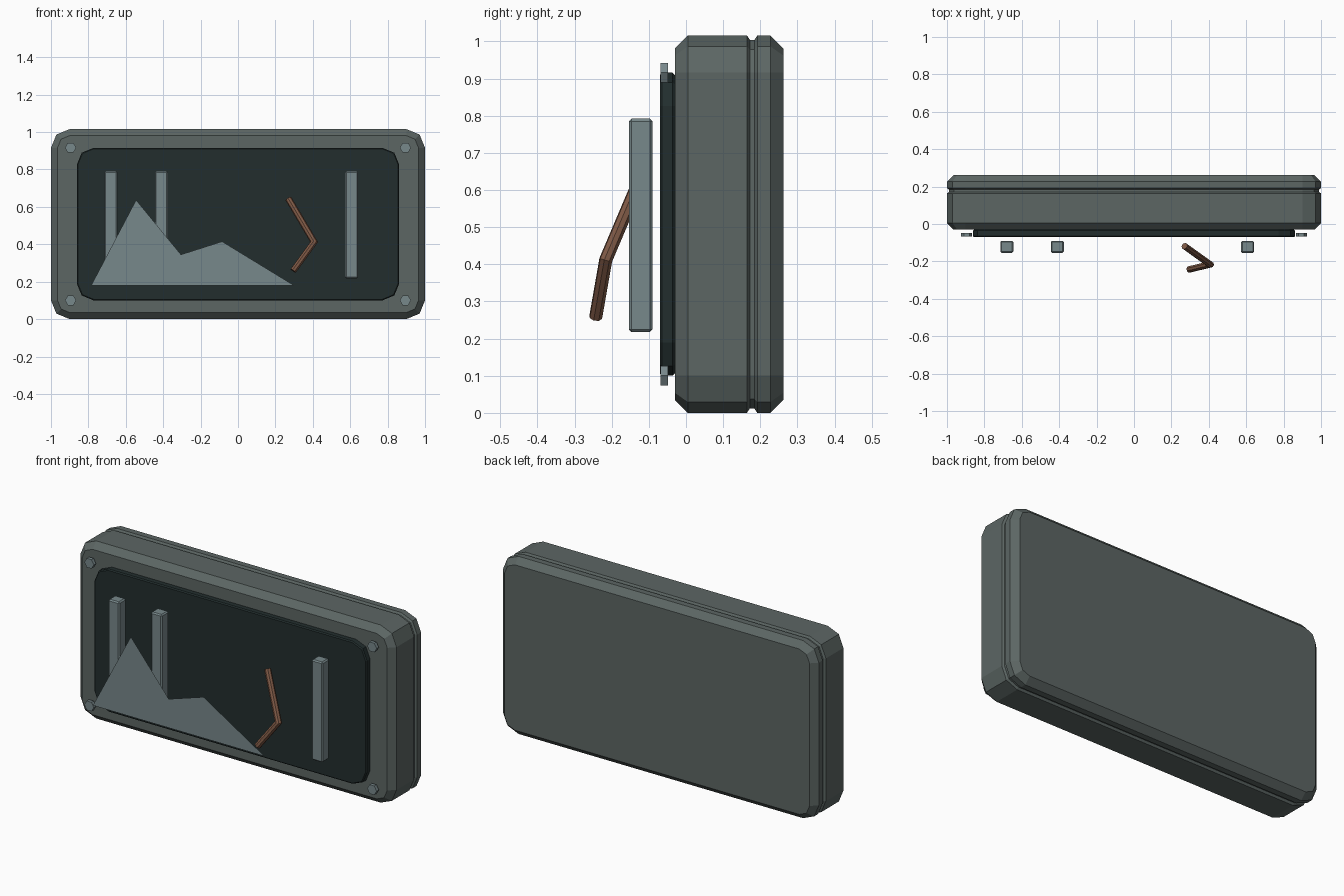
import bpy, bmesh, math
from mathutils import Vector

if "Cube" in bpy.data.objects:
    bpy.data.objects.remove(bpy.data.objects["Cube"], do_unlink=True)


def material(name, rgb):
    m = bpy.data.materials.new(name)
    m.use_nodes = True
    m.diffuse_color = (*rgb, 1)
    bsdf = next(n for n in m.node_tree.nodes if n.type == 'BSDF_PRINCIPLED')
    bsdf.inputs["Base Color"].default_value = (*rgb, 1)
    return m


CASE = material("case_grey", (0.107, 0.133, 0.127))
DARK = material("dark_panel", (0.016, 0.027, 0.027))
PALE = material("pale_blue_grey", (0.187, 0.246, 0.258))
WOOD = material("brown", (0.21, 0.1, 0.06))
MID_Z = 0.508


def finish(name, bm, mat):
    bmesh.ops.recalc_face_normals(bm, faces=bm.faces)
    mesh = bpy.data.meshes.new(name)
    bm.to_mesh(mesh)
    bm.free()
    mesh.materials.append(mat)
    obj = bpy.data.objects.new(name, mesh)
    bpy.context.collection.objects.link(obj)
    return obj


def rounded_slab(name, half_x, half_z, radius, profile, mat):
    """Loft of rounded rectangles along y; profile holds (y, inset)."""
    bm = bmesh.new()
    rings = []
    for y, inset in profile:
        r = radius - inset
        ring = []
        for corner in range(4):
            mid = math.radians(45 + 90 * corner)
            cx = math.copysign(half_x - radius, math.cos(mid))
            cz = math.copysign(half_z - radius, math.sin(mid))
            for step in (-1, 0, 1):
                a = mid + step * math.pi / 4
                ring.append(bm.verts.new((cx + r * math.cos(a), y,
                                          MID_Z + cz + r * math.sin(a))))
        rings.append(ring)
    for a, b in zip(rings, rings[1:]):
        for i in range(len(a)):
            j = (i + 1) % len(a)
            bm.faces.new((a[i], a[j], b[j], b[i]))
    bm.faces.new(rings[0])
    bm.faces.new(rings[-1])
    return finish(name, bm, mat)


# Chamfered case with a seam groove towards the back
rounded_slab("case", 1, MID_Z, 0.1,
             [(-0.03, 0.035), (0.005, 0), (0.164, 0), (0.172, 0.012),
              (0.184, 0.012), (0.192, 0), (0.227, 0), (0.262, 0.035)], CASE)

# Dark front panel
rounded_slab("front_panel", 0.862, 0.408, 0.09,
             [(-0.03, 0.006), (-0.036, 0), (-0.064, 0), (-0.07, 0.006)], DARK)

# Hexagonal corner screws
for side, sx in (("right", -1), ("left", 1)):
    for level, sz in (("lower", -1), ("upper", 1)):
        bm = bmesh.new()
        bmesh.ops.create_cone(bm, cap_ends=True, segments=6,
                              radius1=0.03, radius2=0.03, depth=0.02)
        for v in bm.verts:
            x, y, z = v.co
            # turn the axis to y with a corner pointing sideways
            v.co = (y + sx * 0.895, z - 0.058, x * 1 + MID_Z + sz * 0.408)
        finish(f"{level}_{side}_screw", bm, PALE)

# Upright posts
for name, x in (("outer_post", -0.68), ("middle_post", -0.41), ("far_post", 0.607)):
    bm = bmesh.new()
    bmesh.ops.create_cube(bm, size=1)
    for v in bm.verts:
        v.co = (x + v.co.x * 0.07, -0.122 + v.co.y * 0.064, 0.505 + v.co.z * 0.574)
    post = finish(name, bm, PALE)
    bevel = post.modifiers.new("Bevel", 'BEVEL')
    bevel.width = 0.007
    bevel.segments = 1

# Flat mountain outline
bm = bmesh.new()
outline = [(-0.785, 0.18), (0.3, 0.18), (-0.085, 0.415), (-0.305, 0.345), (-0.545, 0.637)]
face = bm.faces.new([bm.verts.new((x, -0.19, z)) for x, z in outline])
bmesh.ops.triangulate(bm, faces=[face])
finish("mountain", bm, PALE)

# Bent stick: two eight-sided lengths meeting in a mitre
points = [Vector(p) for p in ((0.27, -0.118, 0.643), (0.407, -0.216, 0.412),
                              (0.295, -0.243, 0.258))]
first = (points[1] - points[0]).normalized()
second = (points[2] - points[1]).normalized()
side = first.cross(second).normalized()
up = side.cross(first)
mitre = (first + second).normalized()
start, elbow, end = [], [], []
bm = bmesh.new()
for i in range(8):
    a = math.tau * i / 8
    offset = 0.018 * (math.cos(a) * side + math.sin(a) * up)
    p = points[0] + offset
    q = p + first * ((points[1] - p).dot(mitre) / first.dot(mitre))
    e = q + second * (points[2] - q).dot(second)
    for ring, co in ((start, p), (elbow, q), (end, e)):
        ring.append(bm.verts.new(co))
for a, b in ((start, elbow), (elbow, end)):
    for i in range(8):
        j = (i + 1) % 8
        bm.faces.new((a[i], a[j], b[j], b[i]))
bm.faces.new(start)
bm.faces.new(end)
finish("bent_stick", bm, WOOD)
